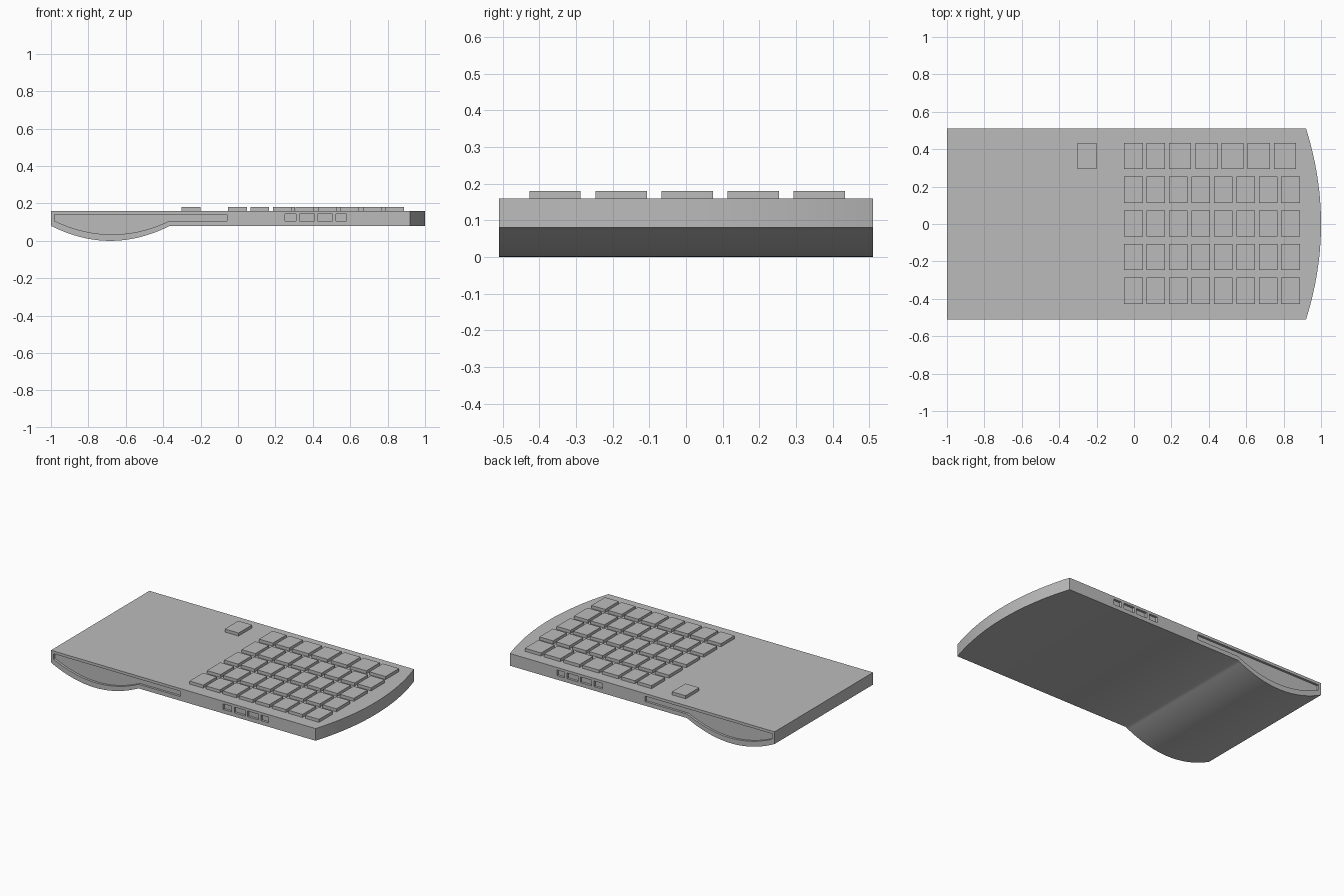
import bpy, bmesh
from mathutils import Vector

cube = bpy.data.objects.get("Cube")
if cube:
    bpy.data.objects.remove(cube, do_unlink=True)

# Single grey plastic
grey = bpy.data.materials.new("grey plastic")
grey.use_nodes = True
COLOUR = (0.5, 0.5, 0.5, 1)
grey.diffuse_color = COLOUR
grey.node_tree.nodes["Principled BSDF"].inputs["Base Color"].default_value = COLOUR

HALF = 0.51            # half depth of the case
BOTTOM, TOP = 0.08, 0.16


def arc(start, end, sag, steps=32):
    """Shallow arc bulging to the right of the direction of travel."""
    a, b = Vector(start), Vector(end)
    d = (b - a).normalized()
    out = Vector((d.y, -d.x))
    return [a.lerp(b, i / steps) + out * sag * 4 * (i / steps) * (1 - i / steps)
            for i in range(steps + 1)]


def prism(name, outline, low, high, axis):
    """Extrude an outline along z (outline in xy) or along y (outline in xz)."""
    bm = bmesh.new()
    place = (lambda p, h: (p[0], p[1], h)) if axis == "z" else (lambda p, h: (p[0], h, p[1]))
    face = bm.faces.new([bm.verts.new(place(p, low)) for p in outline])
    new = bmesh.ops.extrude_face_region(bm, geom=[face])["geom"]
    shift = place((0, 0), high - low)
    bmesh.ops.translate(bm, vec=shift, verts=[v for v in new if isinstance(v, bmesh.types.BMVert)])
    bmesh.ops.recalc_face_normals(bm, faces=bm.faces)
    mesh = bpy.data.meshes.new(name)
    bm.to_mesh(mesh)
    bm.free()
    mesh.materials.append(grey)
    obj = bpy.data.objects.new(name, mesh)
    bpy.context.collection.objects.link(obj)
    return obj


def rect(x0, x1, y0, y1):
    return [(x0, y0), (x1, y0), (x1, y1), (x0, y1)]


def combine(target, cutter, operation):
    """Apply a boolean and discard the cutter."""
    mod = target.modifiers.new("cut", "BOOLEAN")
    mod.operation, mod.object, mod.solver = operation, cutter, "EXACT"
    bpy.context.view_layer.update()
    graph = bpy.context.evaluated_depsgraph_get()
    result = bpy.data.meshes.new_from_object(target.evaluated_get(graph))
    target.modifiers.clear()
    target.data = result
    bpy.data.objects.remove(cutter, do_unlink=True)


# Case: side profile with the belly under the left end
profile = arc((-1, BOTTOM), (-0.365, BOTTOM), 0.08) + [(1.1, BOTTOM), (1.1, TOP), (-1, TOP)]
case = prism("case", profile, -HALF, HALF, "y")

# Bowed end of the case
plan = [(-1.1, HALF + 0.1), (-1.1, -HALF - 0.1), (0.92, -HALF - 0.1)]
plan += arc((0.92, -HALF), (0.92, HALF), 0.08) + [(0.92, HALF + 0.1)]
combine(case, prism("end_cutter", plan, -0.1, 0.3, "z"), "INTERSECT")

# Recessed side panels and port pockets on both long sides
panel = arc((-0.982, 0.107), (-0.365, 0.107), 0.073) + [(-0.06, 0.107), (-0.06, 0.142), (-0.982, 0.142)]
ports = [(0.25, 0.31), (0.33, 0.41), (0.425, 0.505), (0.525, 0.58)]
DEPTH = 0.015
for side in (-1, 1):
    low, high = sorted((side * (HALF - DEPTH), side * (HALF + 0.05)))
    combine(case, prism("panel_cutter", panel, low, high, "y"), "DIFFERENCE")
    for x0, x1 in ports:
        pocket = rect(x0, x1, 0.106, 0.143)
        combine(case, prism("port_cutter", pocket, low, high, "y"), "DIFFERENCE")

bpy.ops.object.select_all(action="DESELECT")
case.select_set(True)
bpy.context.view_layer.objects.active = case
bpy.ops.object.shade_smooth_by_angle()


# Keys
def key(name, x, y, width):
    prism(name, rect(x, x + width, y, y + 0.14), TOP - 0.005, 0.18, "z")


PITCH_X, PITCH_Y, FIRST_Y = 0.12, 0.18, -0.427
for row in range(4):
    for col in range(8):
        key(f"key_{row + 1}_{col + 1}", -0.053 + col * PITCH_X, FIRST_Y + row * PITCH_Y, 0.1)

# Back row: two narrow keys, then five wide ones
back_y = FIRST_Y + 4 * PITCH_Y
for col in range(2):
    key(f"back_key_{col + 1}", -0.053 + col * PITCH_X, back_y, 0.1)
for col in range(5):
    key(f"wide_key_{col + 1}", 0.188 + col * 0.14, back_y, 0.118)
key("lone_key", -0.301, back_y, 0.1)
